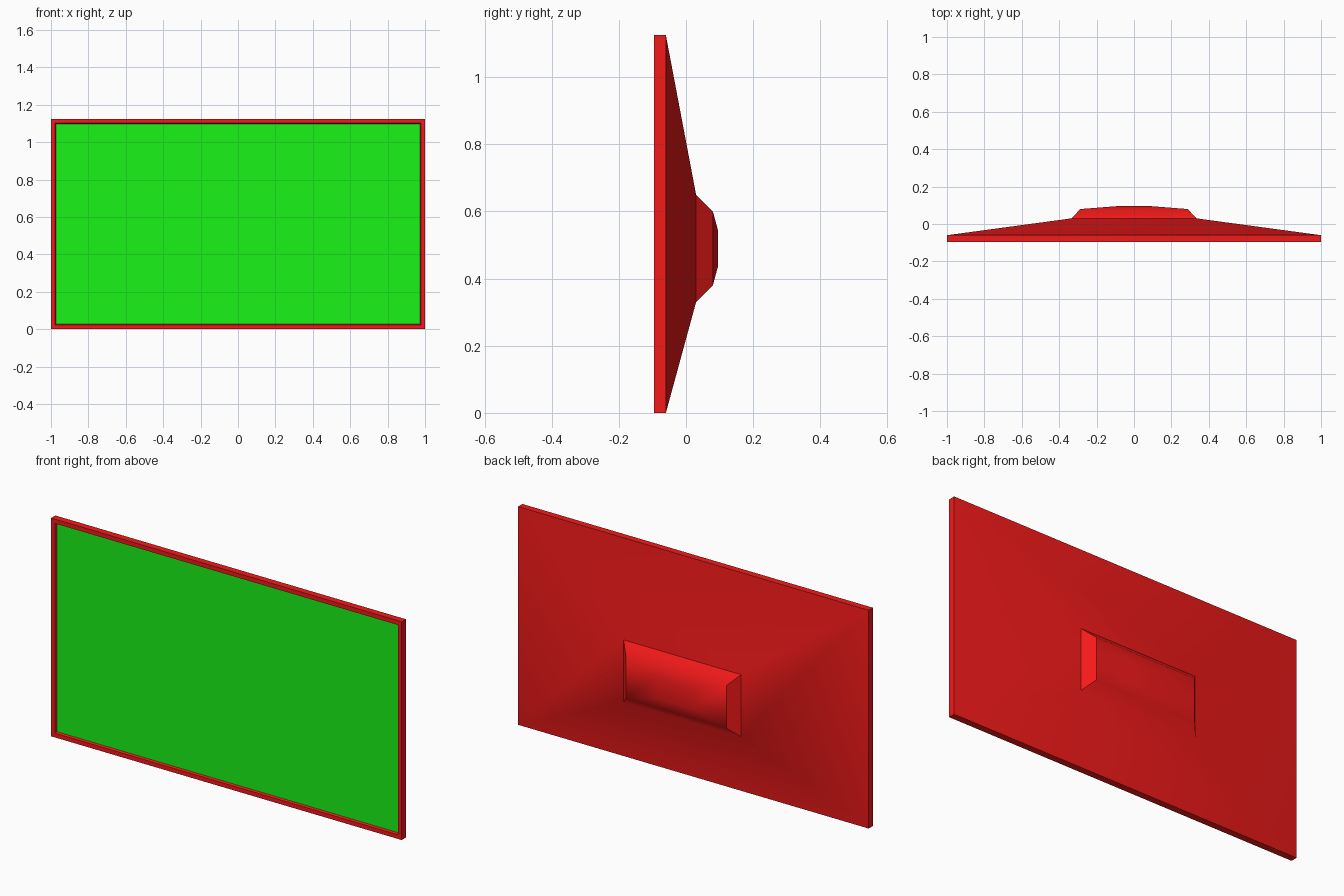
import bpy, bmesh, math

if "Cube" in bpy.data.objects:
    bpy.data.objects.remove(bpy.data.objects["Cube"])

def material(name, color):
    m = bpy.data.materials.new(name)
    m.diffuse_color = color
    m.use_nodes = True
    m.node_tree.nodes["Principled BSDF"].inputs["Base Color"].default_value = m.diffuse_color
    return m

def loft(name, rings, mat, cap_start=True):
    """Skin rectangular rings (half_width, z_low, z_high, y)."""
    bm = bmesh.new()
    loops = [[bm.verts.new(p) for p in
              ((-w, y, lo), (w, y, lo), (w, y, hi), (-w, y, hi))]
             for w, lo, hi, y in rings]
    for a, b in zip(loops, loops[1:]):
        for i in range(4):
            j = (i + 1) % 4
            bm.faces.new((a[i], a[j], b[j], b[i]))
    if cap_start:
        bm.faces.new(loops[0])
    bm.faces.new(loops[-1])
    bmesh.ops.recalc_face_normals(bm, faces=bm.faces)
    me = bpy.data.meshes.new(name)
    bm.to_mesh(me)
    bm.free()
    ob = bpy.data.objects.new(name, me)
    bpy.context.collection.objects.link(ob)
    me.materials.append(mat)
    bpy.ops.object.select_all(action='DESELECT')
    ob.select_set(True)
    bpy.context.view_layer.objects.active = ob
    bpy.ops.object.shade_smooth_by_angle(angle=math.radians(33))
    return ob

red = material("casing_red", (0.9, 0.01, 0.01, 1))
green = material("screen_green", (0.01, 0.9, 0.01, 1))

# casing: recess floor, bezel, rim, sloped back, raised rear housing
loft("casing", [
    (0.973, 0.027, 1.098, -0.082),
    (0.978, 0.022, 1.103, -0.095),
    (1.0, 0.0, 1.125, -0.095),
    (1.0, 0.0, 1.125, -0.06),
    (0.335, 0.33, 0.65, 0.03),
    (0.287, 0.38, 0.60, 0.08),
    (0.095, 0.435, 0.545, 0.095),
], red)

# screen panel sitting in the recess
loft("screen", [
    (0.973, 0.027, 1.098, -0.083),
    (0.973, 0.027, 1.098, -0.085),
], green)
